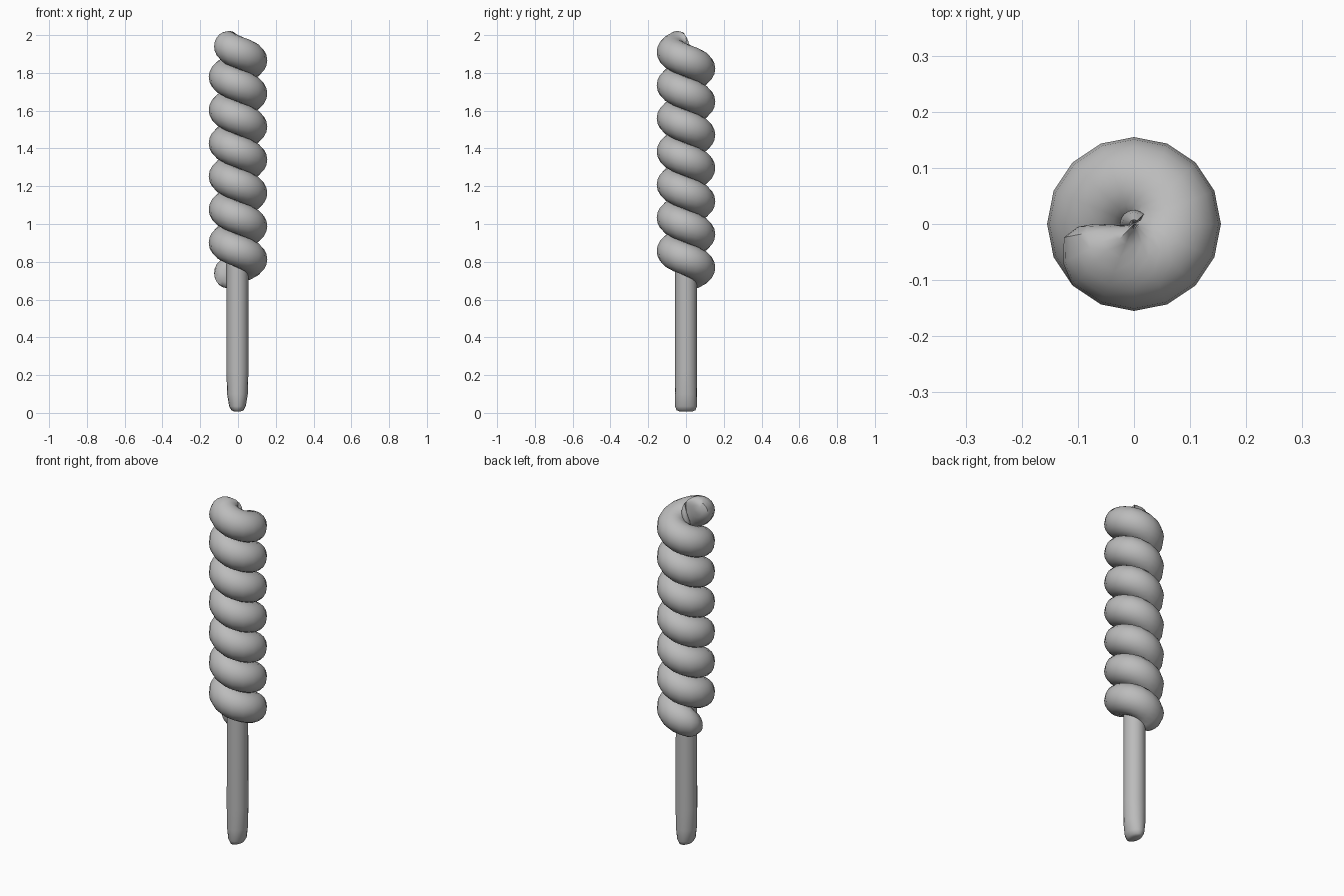
import bpy, bmesh
from math import pi, cos, sin, radians

cube = bpy.data.objects.get("Cube")
if cube:
    bpy.data.objects.remove(cube, do_unlink=True)

grey = bpy.data.materials.new("plain grey")
grey.use_nodes = True
colour = (0.5, 0.5, 0.5, 1)
grey.diffuse_color = colour
grey.node_tree.nodes["Principled BSDF"].inputs["Base Color"].default_value = colour


def loft(name, rings):
    """Skin a list of closed rings and cap both ends."""
    bm = bmesh.new()
    loops = [[bm.verts.new(p) for p in ring] for ring in rings]
    for a, b in zip(loops, loops[1:]):
        for i in range(len(a)):
            j = (i + 1) % len(a)
            bm.faces.new((a[i], a[j], b[j], b[i]))
    bm.faces.new(loops[0])
    bm.faces.new(loops[-1])
    bmesh.ops.recalc_face_normals(bm, faces=bm.faces)
    mesh = bpy.data.meshes.new(name)
    bm.to_mesh(mesh)
    bm.free()
    mesh.materials.append(grey)
    obj = bpy.data.objects.new(name, mesh)
    bpy.context.collection.objects.link(obj)
    bpy.ops.object.select_all(action='DESELECT')
    obj.select_set(True)
    bpy.context.view_layer.objects.active = obj
    bpy.ops.object.shade_smooth_by_angle(angle=radians(50))
    return obj


# Twisted coil: a round section swept down a tight helix with rounded ends
TURNS, STEPS, SIDES = 7, 16, 20
PITCH, TUBE, ORBIT, MIDDLE = 0.1755, 0.09, 0.065, 1.34


def coil_ring(turn, scale):
    angle = pi + 2 * pi * turn
    z = MIDDLE + PITCH * (TURNS / 2 - turn)
    ring = []
    for k in range(SIDES):
        t = 2 * pi * k / SIDES
        r = ORBIT + TUBE * scale * cos(t)
        ring.append((r * cos(angle), r * sin(angle), z + TUBE * scale * sin(t)))
    return ring


tip = [(0.0, 0.08), (0.008, 0.39), (0.03, 0.69), (0.08, 0.88)]
stations = tip + [(i / STEPS, 1) for i in range(2, TURNS * STEPS - 1)]
stations += [(TURNS - t, s) for t, s in reversed(tip)]
loft("twisted_coil", [coil_ring(t, s) for t, s in stations])

# Stick: round shaft whose foot narrows sideways into a blunt wedge
foot = [(0.008, 0.018, 0.035), (0.014, 0.032, 0.05), (0.035, 0.044, 0.058),
        (0.1, 0.055, 0.059), (0.22, 0.058, 0.058), (1.0, 0.057, 0.057)]
rings = [[(rx * cos(2 * pi * k / 16) - 0.003, ry * sin(2 * pi * k / 16), z)
          for k in range(16)] for z, rx, ry in foot]
loft("stick", rings)
